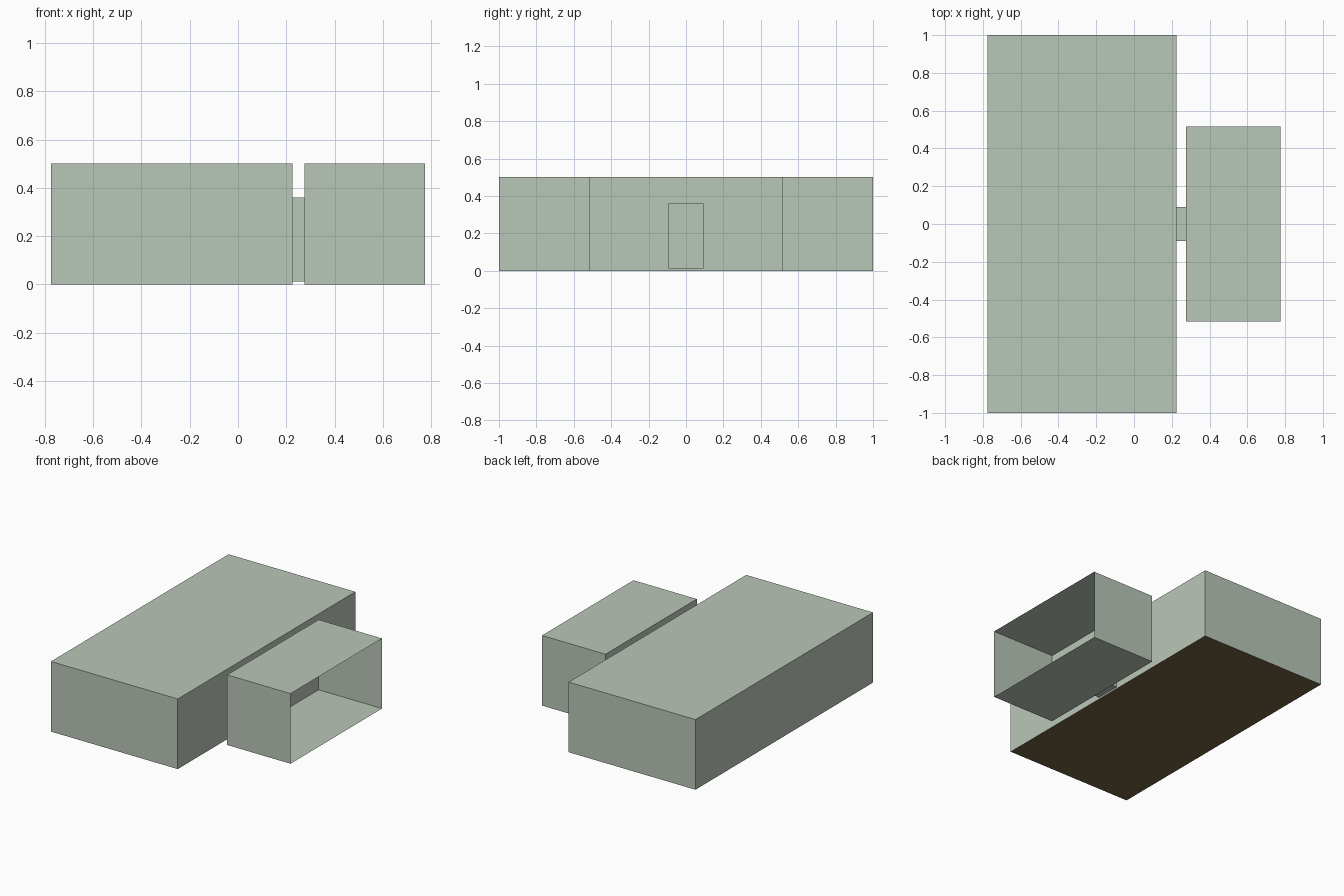
import bpy, bmesh

if "Cube" in bpy.data.objects:
    bpy.data.objects.remove(bpy.data.objects["Cube"])

# Materials: pale green walls, dark brown floor
def material(name, rgb):
    m = bpy.data.materials.new(name)
    m.diffuse_color = (*rgb, 1)
    m.use_nodes = True
    m.node_tree.nodes["Principled BSDF"].inputs["Base Color"].default_value = m.diffuse_color
    return m

wall_mat = material("pale_green_wall", (0.49, 0.57, 0.48))
floor_mat = material("brown_floor", (0.16, 0.115, 0.055))

# Rectangular section: half width in y, bottom z, top z
MAIN = (1.0, 0.0, 0.5)
SIDE = (0.515, 0.0, 0.5)
DOOR = (0.09, 0.012, 0.36)

def shell(name, sections, cap_start=False, brown_floor=False):
    """Join a run of (x, section) rectangles into a thin shell."""
    bm = bmesh.new()
    rings = []
    for x, (w, z0, z1) in sections:
        corners = ((-w, z0), (w, z0), (w, z1), (-w, z1))
        rings.append([bm.verts.new((x, y, z)) for y, z in corners])
    if cap_start:
        bm.faces.new(rings[0][::-1])
    for a, b in zip(rings, rings[1:]):
        for i in range(4):
            j = (i + 1) % 4
            f = bm.faces.new((a[i], a[j], b[j], b[i]))
            f.normal_update()
            if brown_floor and f.normal.z < -0.9:
                f.material_index = 1
    mesh = bpy.data.meshes.new(name)
    bm.to_mesh(mesh)
    bm.free()
    mesh.materials.append(wall_mat)
    mesh.materials.append(floor_mat)
    obj = bpy.data.objects.new(name, mesh)
    bpy.context.collection.objects.link(obj)
    return obj

# Main room with a doorway in its +x wall
shell("main_room", [(-0.775, MAIN), (0.225, MAIN), (0.225, DOOR)],
      cap_start=True, brown_floor=True)
# Short passage between the doorways
shell("passage", [(0.225, DOOR), (0.275, DOOR)])
# Side room, open on its +x side
shell("side_room", [(0.275, DOOR), (0.275, SIDE), (0.775, SIDE)])
